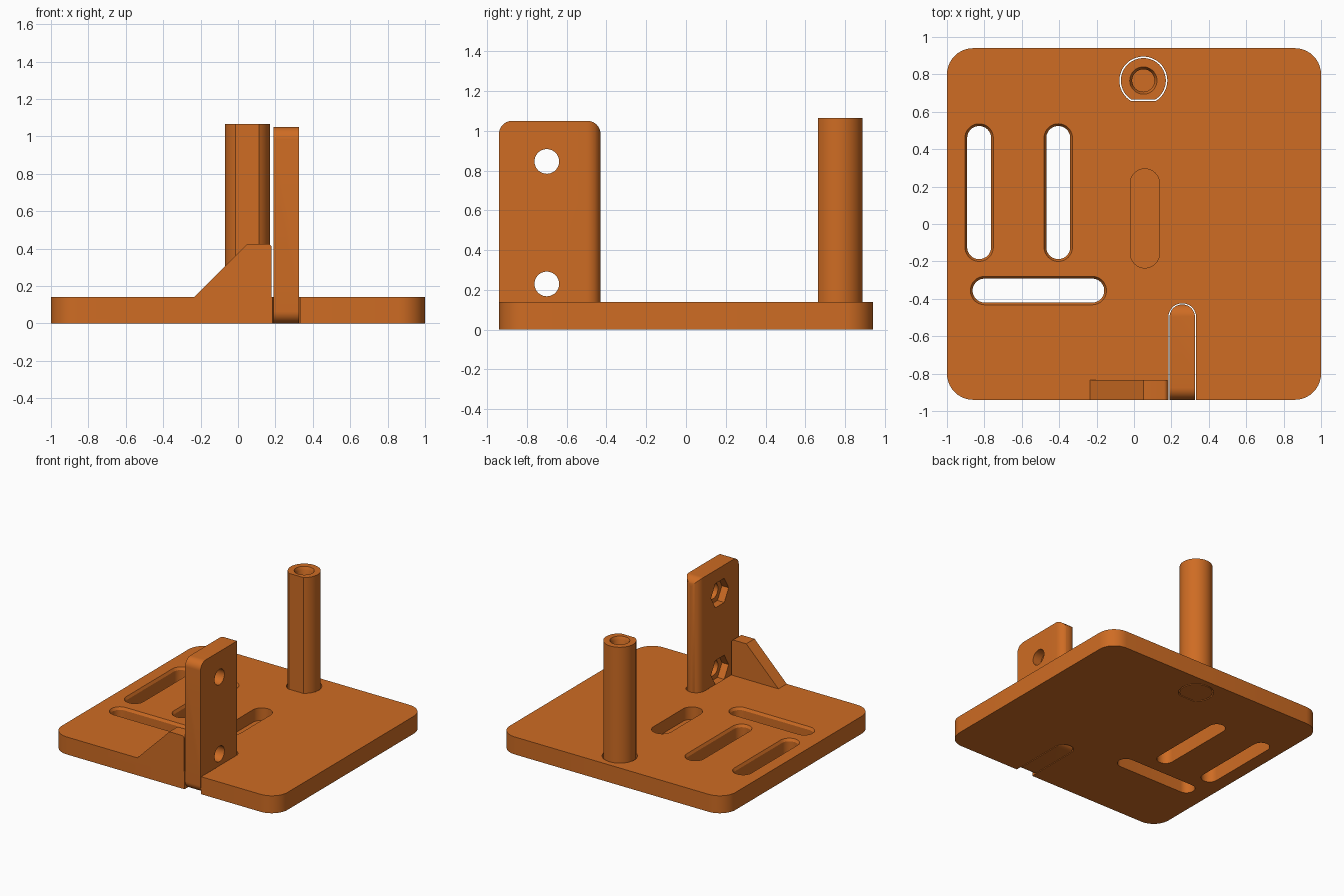
import bpy, bmesh, math
from mathutils import Vector

if "Cube" in bpy.data.objects:
    bpy.data.objects.remove(bpy.data.objects["Cube"])

orange = bpy.data.materials.new("orange plastic")
orange.diffuse_color = (0.62, 0.15, 0.017, 1)
orange.use_nodes = True
orange.node_tree.nodes["Principled BSDF"].inputs["Base Color"].default_value = orange.diffuse_color


def loft(name, rings):
    """Closed solid through rings of equal point count."""
    bm = bmesh.new()
    loops = [[bm.verts.new(p) for p in ring] for ring in rings]
    n = len(loops[0])
    for a, b in zip(loops, loops[1:]):
        for i in range(n):
            j = (i + 1) % n
            bm.faces.new((a[i], a[j], b[j], b[i]))
    bm.faces.new(loops[0][::-1])
    bm.faces.new(loops[-1])
    bmesh.ops.recalc_face_normals(bm, faces=bm.faces)
    me = bpy.data.meshes.new(name)
    bm.to_mesh(me)
    bm.free()
    me.materials.append(orange)
    ob = bpy.data.objects.new(name, me)
    bpy.context.collection.objects.link(ob)
    return ob


def prism(name, outline, lo, hi, axis="z"):
    """Extrude a 2D outline along an axis."""
    place = {"z": lambda u, v, d: (u, v, d),
             "x": lambda u, v, d: (d, u, v),
             "y": lambda u, v, d: (u, d, v)}[axis]
    return loft(name, [[place(u, v, d) for u, v in outline] for d in (lo, hi)])


def arc(cx, cy, r, a0, a1, n):
    return [(cx + r * math.cos(math.radians(a0 + (a1 - a0) * i / n)),
             cy + r * math.sin(math.radians(a0 + (a1 - a0) * i / n))) for i in range(n + 1)]


def circle(cx, cy, r, n=48):
    return arc(cx, cy, r, 0, 360, n)[:-1]


def round_rect(x0, x1, y0, y1, r, n=10):
    return (arc(x1 - r, y1 - r, r, 0, 90, n) + arc(x0 + r, y1 - r, r, 90, 180, n)
            + arc(x0 + r, y0 + r, r, 180, 270, n) + arc(x1 - r, y0 + r, r, 270, 360, n))


def stadium(cx, cy, half, r, upright=True, n=20):
    """Round-ended slot; half is the distance from centre to each arc centre."""
    pts = arc(0, half, r, 0, 180, n) + arc(0, -half, r, 180, 360, n)
    return [(cx + u, cy + v) if upright else (cx - v, cy + u) for u, v in pts]


def d_shape(cx, cy, r, flat):
    """Circle with its front cut flat at a distance from the centre."""
    a = math.degrees(math.acos(flat / r))
    return arc(cx, cy, r, -90 + a, 270 - a, 48)


def at(outline, z):
    return [(u, v, z) for u, v in outline]


def boolean(ob, other, op="DIFFERENCE"):
    mod = ob.modifiers.new(op.lower(), "BOOLEAN")
    mod.operation, mod.object, mod.solver = op, other, "EXACT"
    bpy.context.view_layer.objects.active = ob
    bpy.ops.object.modifier_apply(modifier=mod.name)
    bpy.data.objects.remove(other, do_unlink=True)


def finish(ob):
    bpy.ops.object.select_all(action="DESELECT")
    ob.select_set(True)
    bpy.context.view_layer.objects.active = ob
    bpy.ops.object.shade_smooth_by_angle(angle=math.radians(30))


T = 0.14               # plate thickness
PX, PY = 0.05, 0.767   # post centre
BX0, BX1 = 0.19, 0.326  # bracket sides

# Base plate with its sloping gusset at the front edge
plate = prism("base_plate", round_rect(-1, 1, -0.94, 0.94, 0.14), 0, T)
gusset = [(-0.235, T), (0.18, T)] + arc(0.16, 0.405, 0.02, 0, 90, 5) + [(0.05, 0.425)]
boolean(plate, prism("gusset", gusset, -0.94, -0.835, "y"), "UNION")

# Through slots with a small chamfer on the upper rim
for cx, cy, half, upright in [(-0.828, 0.168, 0.292, True),
                              (-0.405, 0.168, 0.292, True),
                              (-0.511, -0.356, 0.288, False)]:
    boolean(plate, loft("slot_cutter", [at(stadium(cx, cy, half, r, upright), z)
            for r, z in ((0.064, -0.05), (0.064, T - 0.02), (0.076, T), (0.076, T + 0.05))]))

# Blind pocket
boolean(plate, prism("pocket_cutter", stadium(0.058, 0.03, 0.187, 0.078), T - 0.1, T + 0.05))

# Socket for the post and round-ended notch for the bracket
boolean(plate, prism("socket_cutter", d_shape(PX, PY, 0.128, 0.109), -0.05, T + 0.05))
mid, nr = (BX0 + BX1) / 2, (BX1 - BX0) / 2 + 0.006
notch = arc(mid, -0.424 - nr, nr, 0, 180, 24) + [(mid - nr, -1.1), (mid + nr, -1.1)]
boolean(plate, prism("notch_cutter", notch, -0.05, 0.6))
finish(plate)

# Post with a flat front and a chamfered blind bore in its top
post = prism("post", d_shape(PX, PY, 0.12, 0.102), 0, 1.065)
boolean(post, loft("bore_cutter", [at(circle(PX, PY, r), z)
        for r, z in ((0.06, 0.75), (0.06, 1.04), (0.073, 1.065), (0.073, 1.1))]))
finish(post)

# Upright bracket: rounded side profile, round back edge
bracket = prism("upright_bracket", round_rect(-0.94, -0.43, 0, 1.05, 0.065), BX0, BX1, "x")
br = (BX1 - BX0) / 2
plan = arc(mid, -0.43 - br, br, 0, 180, 24)
plan = [(mid + br + 0.0, -1.1)] + plan + [(mid - br, -1.1)]
boolean(bracket, prism("plan_cutter", plan, -0.1, 1.2), "INTERSECT")

# Bolt holes with hexagonal nut recesses on the left face
for z in (0.23, 0.846):
    boolean(bracket, prism("bolt_cutter", circle(-0.70, z, 0.062), 0, 0.5, "x"))
    boolean(bracket, prism("nut_cutter", circle(-0.70, z, 0.112, 6), 0.1, BX0 + 0.06, "x"))
finish(bracket)
